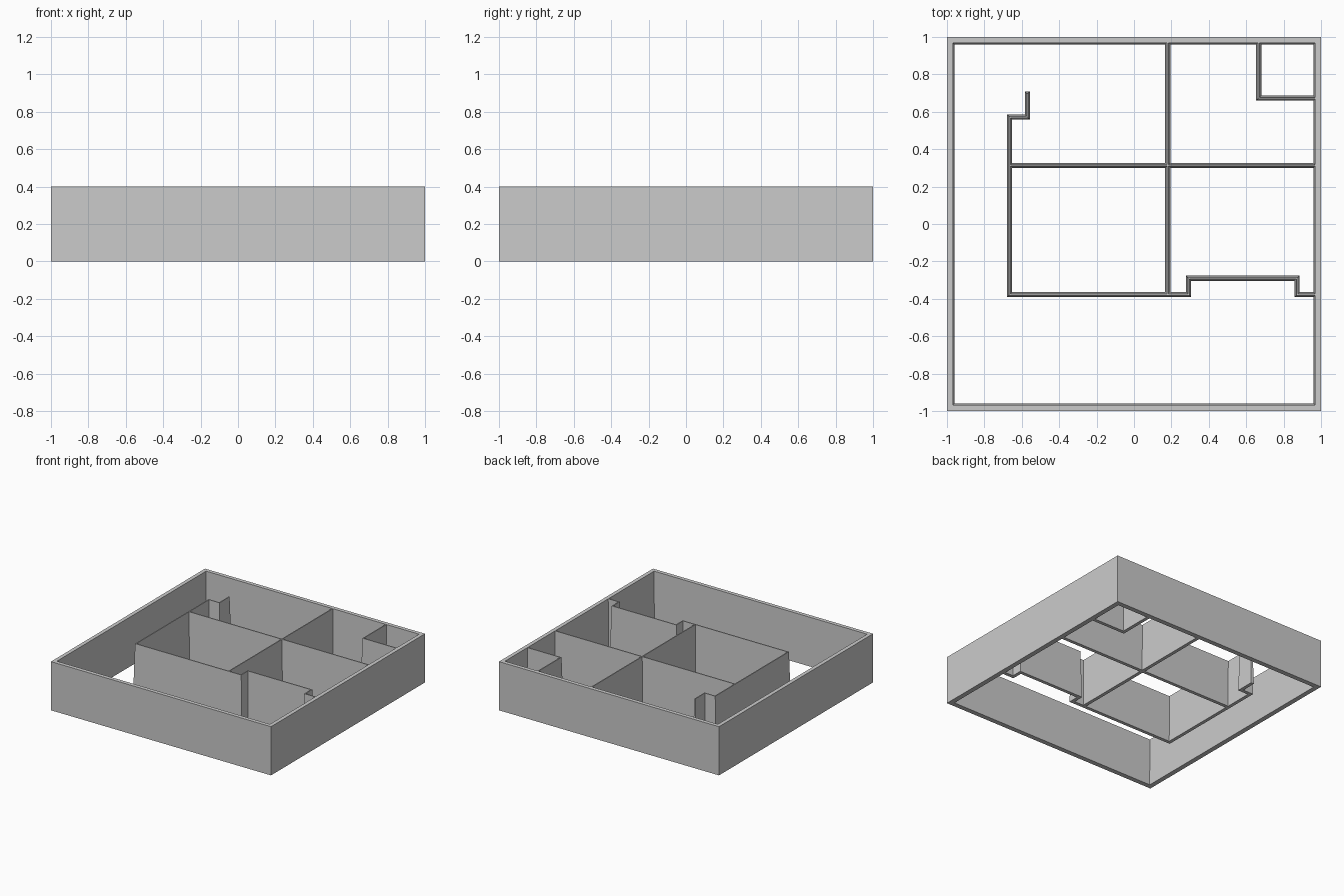
import bpy
import bmesh
from mathutils import Vector

cube = bpy.data.objects.get("Cube")
if cube:
    bpy.data.objects.remove(cube, do_unlink=True)

HEIGHT = 0.4
FOOT, CREST = 0.014, 0.004   # half thickness of inner walls at foot and top

grey = bpy.data.materials.new("wall grey")
grey.use_nodes = True
grey.diffuse_color = (0.6, 0.6, 0.6, 1)
grey.node_tree.nodes["Principled BSDF"].inputs["Base Color"].default_value = grey.diffuse_color


def finish(name, bm):
    bmesh.ops.recalc_face_normals(bm, faces=bm.faces)
    mesh = bpy.data.meshes.new(name)
    bm.to_mesh(mesh)
    bm.free()
    mesh.materials.append(grey)
    obj = bpy.data.objects.new(name, mesh)
    bpy.context.collection.objects.link(obj)


def skin(bm, sections, closed):
    """Join four-point cross-sections into a solid strip."""
    rows = [[bm.verts.new(p) for p in s] for s in sections]
    pairs = list(zip(rows, rows[1:]))
    if closed:
        pairs.append((rows[-1], rows[0]))
    else:
        bm.faces.new(rows[0])
        bm.faces.new(rows[-1])
    for a, b in pairs:
        for i in range(4):
            j = (i + 1) % 4
            bm.faces.new((a[i], a[j], b[j], b[i]))


def tapered_wall(name, points):
    """Drafted wall along a path, with mitred corners and sloping ends."""
    pts = [Vector(p) for p in points]
    dirs = [(b - a).normalized() for a, b in zip(pts, pts[1:])]
    sections = []
    for i, p in enumerate(pts):
        d0, d1 = dirs[max(i - 1, 0)], dirs[min(i, len(dirs) - 1)]
        n0, n1 = Vector((-d0.y, d0.x)), Vector((-d1.y, d1.x))
        miter = (n0 + n1) / (1 + n0.dot(n1))
        push = Vector((0, 0))
        if i == 0:
            push = -d1
        elif i == len(pts) - 1:
            push = d0

        def corner(side, half, z):
            q = p + (miter * side + push) * half
            return (q.x, q.y, z)

        sections.append([corner(1, FOOT, 0), corner(-1, FOOT, 0),
                         corner(-1, CREST, HEIGHT), corner(1, CREST, HEIGHT)])
    bm = bmesh.new()
    skin(bm, sections, False)
    finish(name, bm)


# Square outer wall, upright outside and drafted inside
bm = bmesh.new()
skin(bm, [[(sx * r, sy * r, z) for r, z in
           ((1, 0), (0.96, 0), (0.968, HEIGHT), (1, HEIGHT))]
          for sx, sy in ((-1, -1), (1, -1), (1, 1), (-1, 1))], True)
finish("outer_wall", bm)

# Inner partitions
LEFT, MID, FRONT, EDGE = -0.665, 0.18, -0.377, 0.975
tapered_wall("long_partition", [(LEFT, 0.313), (EDGE, 0.313)])
tapered_wall("cross_partition", [(MID, EDGE), (MID, FRONT)])
tapered_wall("corridor_wall", [
    (-0.57, 0.695), (-0.57, 0.572), (LEFT, 0.572), (LEFT, FRONT),
    (0.292, FRONT), (0.292, -0.29), (0.872, -0.29), (0.872, FRONT), (EDGE, FRONT)])
tapered_wall("corner_closet_wall", [(0.667, EDGE), (0.667, 0.673), (EDGE, 0.673)])
